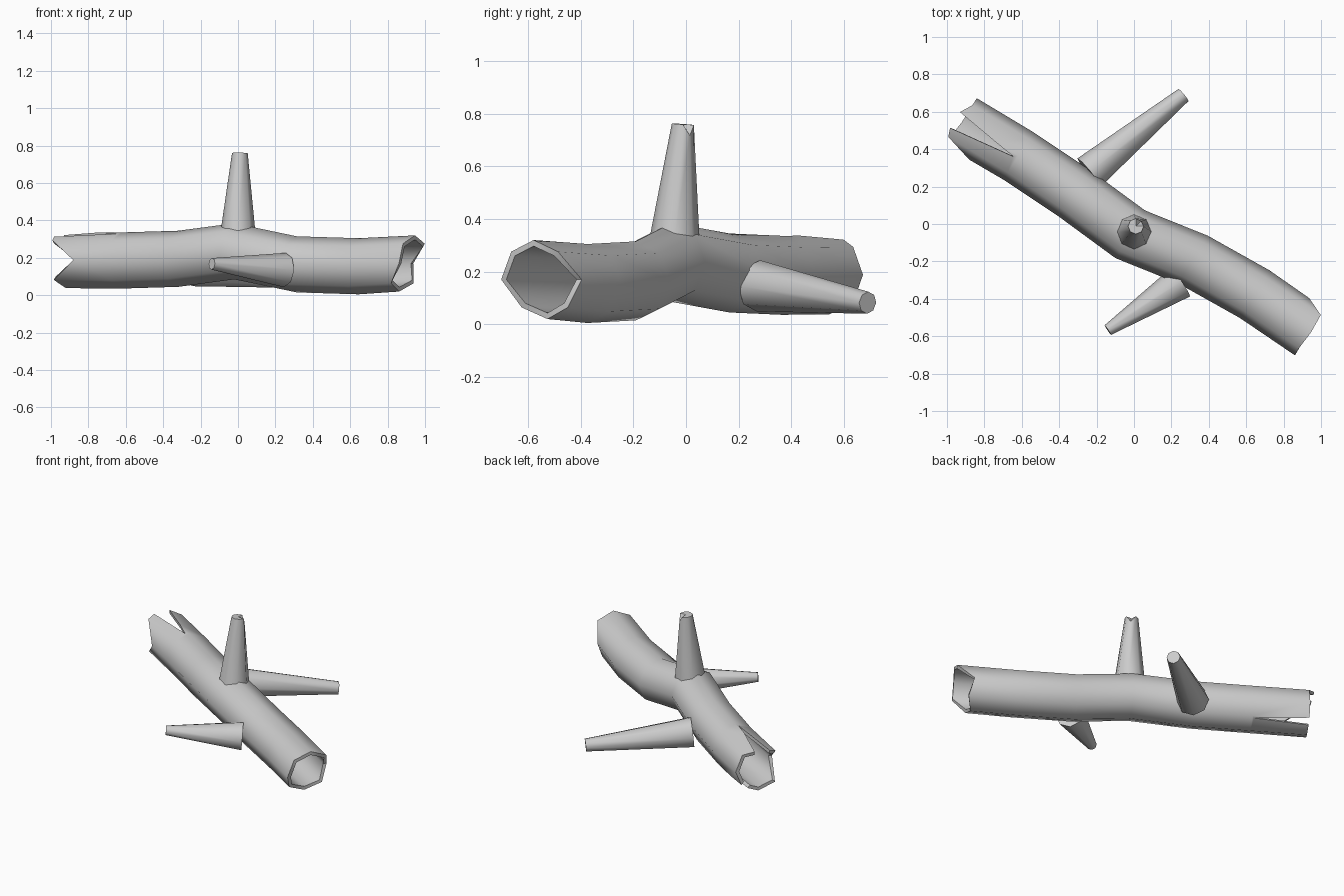
import bpy, bmesh, math
from mathutils import Vector

if "Cube" in bpy.data.objects:
    bpy.data.objects.remove(bpy.data.objects["Cube"])

SIDES = 8
AXIS = Vector((0.85, -0.53, 0)).normalized()    # along the log
SIDE = Vector((0.53, 0.85, 0)).normalized()     # across the log
UP = Vector((0, 0, 1))


def finish(bm, name):
    bmesh.ops.recalc_face_normals(bm, faces=bm.faces)
    mesh = bpy.data.meshes.new(name)
    bm.to_mesh(mesh)
    bm.free()
    obj = bpy.data.objects.new(name, mesh)
    bpy.context.collection.objects.link(obj)
    return obj


def smooth(obj):
    bpy.ops.object.select_all(action='DESELECT')
    obj.select_set(True)
    bpy.context.view_layer.objects.active = obj
    bpy.ops.object.shade_smooth_by_angle(angle=math.radians(52))


def bridge(bm, a, b):
    n = len(a)
    for i in range(n):
        bm.faces.new((a[i], a[(i + 1) % n], b[(i + 1) % n], b[i]))


def radial(k):
    a = 2 * math.pi * k / SIDES
    return SIDE * math.cos(a) + UP * math.sin(a)


# Hollow trunk: bent tube with ragged ends
path = [Vector(p) for p in (
    (-0.92, 0.545, 0.188), (-0.62, 0.365, 0.186), (-0.32, 0.165, 0.195),
    (-0.02, -0.055, 0.235), (0.315, -0.19, 0.165), (0.645, -0.375, 0.155),
    (0.90, -0.55, 0.17))]
left_rag = [0, 0, -0.06, -0.02, 0.14, -0.01, 0, 0]
right_rag = [-0.05, 0.05, 0.055, 0.045, 0.047, -0.03, -0.045, -0.02]
bm = bmesh.new()
shells = []
for radius in (0.15, 0.127):
    rings = []
    for i, c in enumerate(path):
        rag = left_rag if i == 0 else right_rag if i == len(path) - 1 else [0] * SIDES
        rings.append([bm.verts.new(c + radial(k) * radius + AXIS * rag[k])
                      for k in range(SIDES)])
    for a, b in zip(rings, rings[1:]):
        bridge(bm, a, b)
    shells.append(rings)
for end in (0, -1):
    bridge(bm, shells[0][end], shells[1][end])
trunk = finish(bm, "trunk")


# Long splits in the left end of the trunk
def split(k, length, half_width):
    r = radial(k)
    s = AXIS.cross(r)
    grow = (length + 0.2) / length
    tri = [path[0] - AXIS * 0.2 + s * half_width * grow,
           path[0] - AXIS * 0.2 - s * half_width * grow,
           path[0] + AXIS * length]
    b = bmesh.new()
    low = [b.verts.new(p + r * 0.07) for p in tri]
    high = [b.verts.new(p + r * 0.25) for p in tri]
    bridge(b, low, high)
    b.faces.new(low)
    b.faces.new(high)
    cutter = finish(b, "split_cutter")
    cutter.hide_render = True
    bpy.context.view_layer.objects.active = trunk
    mod = trunk.modifiers.new("split", 'BOOLEAN')
    mod.operation = 'DIFFERENCE'
    mod.solver = 'EXACT'
    mod.object = cutter
    bpy.ops.object.modifier_apply(modifier=mod.name)
    bpy.data.objects.remove(cutter)


split(2.1, 0.33, 0.045)
split(6.9, 0.34, 0.025)
smooth(trunk)


# Tapered broken branches
def branch(name, base, tip, r0, r1, chip=0.0):
    base, tip = Vector(base), Vector(tip)
    d = (tip - base).normalized()
    u = d.cross(UP if abs(d.z) < 0.9 else Vector((0, 1, 0))).normalized()
    v = d.cross(u)
    b = bmesh.new()
    rings = []
    for c, r in ((base, r0), (tip, r1)):
        rings.append([b.verts.new(c + (u * math.cos(a) + v * math.sin(a)) * r)
                      for a in (2 * math.pi * k / SIDES for k in range(SIDES))])
    rings[1][5].co -= d * chip
    bridge(b, *rings)
    b.faces.new(rings[0])
    centre = b.verts.new(tip)
    for i in range(SIDES):
        b.faces.new((rings[1][i], rings[1][(i + 1) % SIDES], centre))
    smooth(finish(b, name))


branch("top_branch", (0, -0.042, 0.34), (0.01, -0.012, 0.76), 0.093, 0.042, 0.04)
branch("back_branch", (-0.24, 0.275, 0.146), (0.265, 0.69, 0.082), 0.098, 0.042)
branch("front_branch", (0.25, -0.31, 0.135), (-0.14, -0.567, 0.168), 0.092, 0.031)
